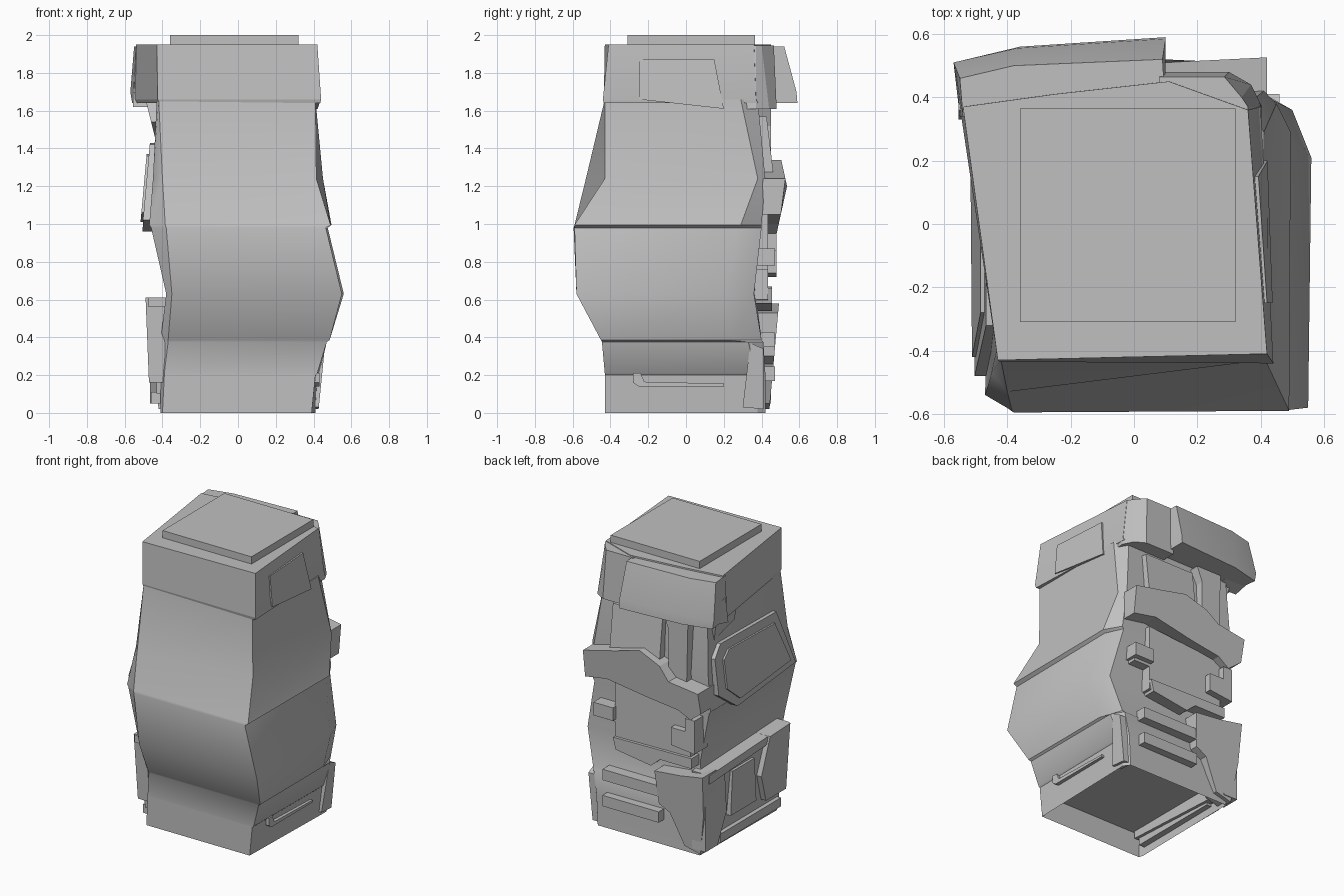
import bpy, bmesh, math

grey = bpy.data.materials.new("plain_grey")
grey.diffuse_color = (0.53, 0.53, 0.53, 1)


def finish(name, bm, angle=14):
    bmesh.ops.recalc_face_normals(bm, faces=bm.faces)
    me = bpy.data.meshes.new(name)
    bm.to_mesh(me)
    bm.free()
    me.materials.append(grey)
    ob = bpy.data.objects.new(name, me)
    bpy.context.collection.objects.link(ob)
    bpy.ops.object.select_all(action='DESELECT')
    ob.select_set(True)
    bpy.context.view_layer.objects.active = ob
    bpy.ops.object.shade_smooth_by_angle(angle=math.radians(angle))
    return ob


def loft(name, rings, hollow=0.0, angle=14):
    """Skin a stack of (z, [(x, y), ...]) rings; optionally sink the floor."""
    bm = bmesh.new()
    vs = [[bm.verts.new((x, y, z)) for x, y in pts] for z, pts in rings]
    n = len(vs[0])
    for a, b in zip(vs, vs[1:]):
        for i in range(n):
            j = (i + 1) % n
            bm.faces.new((a[i], a[j], b[j], b[i]))
    bm.faces.new(vs[-1])
    floor = bm.faces.new(list(reversed(vs[0])))
    bmesh.ops.recalc_face_normals(bm, faces=bm.faces)
    if hollow:
        bmesh.ops.inset_region(bm, faces=[floor], thickness=0.02)
        bmesh.ops.translate(bm, verts=floor.verts, vec=(0, 0, hollow))
    return finish(name, bm, angle)


def panel(name, axis, pts, inner, outer):
    """Slab from a (u, z) outline; u is x for axis 'y' and y for axis 'x'.
    outer is a depth or a function of (u, z)."""
    depth = outer if callable(outer) else (lambda u, v: outer)
    put = (lambda u, v, d: (u, d, v)) if axis == 'y' else (lambda u, v, d: (d, u, v))
    bm = bmesh.new()
    a = [bm.verts.new(put(u, v, inner)) for u, v in pts]
    b = [bm.verts.new(put(u, v, depth(u, v))) for u, v in pts]
    bm.faces.new(a)
    bm.faces.new(list(reversed(b)))
    for i in range(len(pts)):
        j = (i + 1) % len(pts)
        bm.faces.new((a[i], a[j], b[j], b[i]))
    return finish(name, bm)


def rect(u0, u1, v0, v1):
    return [(u0, v0), (u1, v0), (u1, v1), (u0, v1)]


# Main column: corners run front-left bevel, front-left, front-right,
# right-back, back-right bevel, back-left
loft("body", [
    (0.00, [(-.41, -.40), (-.40, -.43), (.39, -.43), (.41, .38), (.38, .42), (-.40, .42)]),
    (0.20, [(-.41, -.40), (-.39, -.43), (.41, -.43), (.42, .37), (.39, .42), (-.40, .41)]),
    (0.21, [(-.41, -.40), (-.39, -.43), (.42, -.43), (.43, .37), (.39, .42), (-.40, .41)]),
    (0.375, [(-.41, -.41), (-.37, -.445), (.47, -.445), (.47, .33), (.42, .41), (-.40, .40)]),
    (0.385, [(-.41, -.41), (-.37, -.45), (.485, -.45), (.485, .24), (.43, .40), (-.40, .40)]),
    (0.63, [(-.38, -.54), (-.35, -.58), (.55, -.58), (.56, .21), (.50, .36), (-.37, .37)]),
    (0.98, [(-.46, -.54), (-.38, -.595), (.465, -.59), (.475, .28), (.42, .40), (-.45, .39)]),
    (0.995, [(-.47, -.54), (-.385, -.59), (.49, -.59), (.495, .29), (.43, .40), (-.46, .39)]),
    (1.24, [(-.45, -.47), (-.40, -.53), (.415, -.43), (.45, .38), (.41, .42), (-.45, .40)]),
    (1.66, [(-.43, -.38), (-.42, -.43), (.41, -.43), (.41, .29), (.36, .38), (-.43, .38)]),
], hollow=0.15, angle=34)

# Small bracket mark near the front corner
panel("bracket_mark", 'y', [(.29, 1.11), (.37, 1.11), (.35, 1.04), (.345, 1.10), (.29, 1.10)],
      -.46, lambda x, z: -.508 + (z - 1.1) * .55 + (x - .33) * .13)

# Head block with flared left-back corner and top plate
loft("head", [
    (1.64, [(-.42, -.43), (.435, -.435), (.40, .38), (.11, .46), (-.26, .42), (-.54, .37)]),
    (1.66, [(-.425, -.435), (.44, -.44), (.40, .37), (.11, .46), (-.26, .42), (-.55, .37)]),
    (1.95, [(-.43, -.43), (.42, -.41), (.36, .36), (.11, .45), (-.25, .41), (-.54, .37)]),
])
panel("top_plate", 'y', rect(-.36, .32, 1.94, 2.0), -.31, .365)


def head_side(y, z):
    t = (z - 1.66) / .29
    k = (y + .43) / .8
    return (.44 - .04 * k) * (1 - t) + (.42 - .06 * k) * t + .007


panel("head_side_panel", 'x', [(-.25, 1.66), (.20, 1.61), (.15, 1.87), (-.25, 1.87)], .30, head_side)

# Blocks on the back of the head
loft("head_back_block", [
    (1.64, [(-.54, .34), (.10, .36), (.10, .59), (-.36, .56), (-.56, .51)]),
    (1.70, [(-.55, .34), (.10, .36), (.10, .585), (-.37, .555), (-.57, .51)]),
    (1.94, [(-.54, .34), (.10, .36), (.09, .52), (-.38, .50), (-.55, .46)]),
])
loft("head_back_infill", [
    (1.61, [(.08, .30), (.40, .30), (.405, .37), (.37, .44), (.30, .48), (.08, .48)]),
    (1.945, [(.08, .30), (.36, .30), (.36, .37), (.34, .40), (.285, .465), (.08, .465)]),
])
panel("head_left_lip", 'x', [(.33, 1.62), (.50, 1.66), (.47, 1.78), (.36, 1.80)], -.40, -.555)
panel("neck_clip", 'x', [(.12, 1.54), (.32, 1.46), (.36, 1.64), (.16, 1.66)], -.38,
      lambda y, z: -.44 - (z - 1.46) * .25)

# Back armour belt and neck details
panel("back_belt", 'y', [(.42, 1.24), (.20, 1.29), (0, 1.34), (-.16, 1.28), (-.24, 1.20), (-.46, 1.17),
                         (-.46, 1.02), (-.37, .95), (-.28, 1.0), (-.05, 1.03), (.25, 1.08), (.42, 1.05)],
      .34, lambda x, z: .535 - abs(z - 1.2) * .22)
panel("neck_plate", 'y', rect(-.12, .26, 1.25, 1.57), .34, lambda x, z: .465 - (z - 1.25) * .12)
panel("neck_column", 'y', [(-.32, 1.18), (-.18, 1.18), (-.18, 1.52), (-.14, 1.62), (-.33, 1.62)], .34, .45)

# Mid back plate with side tabs and lower lip
panel("mid_back_plate", 'y', [(.24, 1.05), (.24, .86), (.36, .86), (.36, .76), (.24, .76), (.24, .60),
                              (-.05, .55), (-.12, .62), (-.34, .66), (-.34, 1.0)], .33, .435)
panel("mid_tab_right", 'y', rect(.23, .38, .78, .87), .33, .47)
panel("mid_tab_left", 'y', [(-.22, .74), (-.40, .72), (-.40, .95), (-.33, .95), (-.33, .86), (-.22, .86)], .33, .48)
panel("mid_lower_lip", 'y', [(.24, .66), (.22, .58), (-.05, .54), (-.12, .60), (-.36, .60), (-.36, .67)], .33, .455)

# Lower back ribs
for i, z in enumerate((.35, .17)):
    panel(f"back_rib_{i + 1}", 'y', rect(-.12, .31, z, z + .075), .36, .47)
panel("rear_corner_plate", 'y', [(-.10, .53), (-.30, .55), (-.47, .58), (-.46, .30), (-.42, .02), (-.30, .05),
                                 (-.20, .26), (-.12, .30)], .34, lambda x, z: .44 + z * .09)


# Left upper panel in two layers
def left_face(y, z):
    return -.505 + max(z - 1.0, 0) * .09


panel("left_panel", 'x', [(.29, 1.43), (-.32, 1.42), (-.48, 1.02), (.16, .96), (.35, 1.10), (.36, 1.35)],
      -.36, left_face)
panel("left_panel_face", 'x', [(.22, 1.37), (-.28, 1.36), (-.42, 1.06), (.14, 1.01), (.27, 1.12),
                               (.28, 1.32)], -.40, lambda y, z: left_face(y, z) - .012)

# Left lower armour: skirt, flange, plates and rail
panel("left_skirt", 'x', [(-.40, .10), (.40, .06), (.44, .54), (-.43, .57)], -.34,
      lambda y, z: -.425 - z * .05)
panel("left_flange", 'x', [(-.45, .56), (.42, .51), (.42, .57), (-.45, .61)], -.34, -.475)
panel("left_front_plate", 'x', [(-.44, .61), (-.22, .60), (-.14, .35), (-.20, .16), (-.42, .16)], -.36,
      lambda y, z: -.465 - z * .04)
panel("left_mid_plate", 'x', [(-.08, .50), (.16, .50), (.18, .20), (-.10, .20)], -.36, -.468)
panel("left_rear_plate", 'x', [(.24, .52), (.45, .56), (.45, .05), (.32, .05), (.22, .25)], -.36, -.465)
panel("left_rail", 'x', rect(-.38, .28, .05, .11), -.36, -.46)

# Right lower trim
panel("right_rail", 'x', [(-.28, .21), (-.28, .16), (-.25, .14), (.20, .14), (.20, .155), (-.22, .165), (-.24, .21)],
      .38, .432)
panel("right_rear_trim", 'x', [(.30, .03), (.41, .02), (.41, .34), (.34, .37)], .36, lambda y, z: .425 + z * .1)
